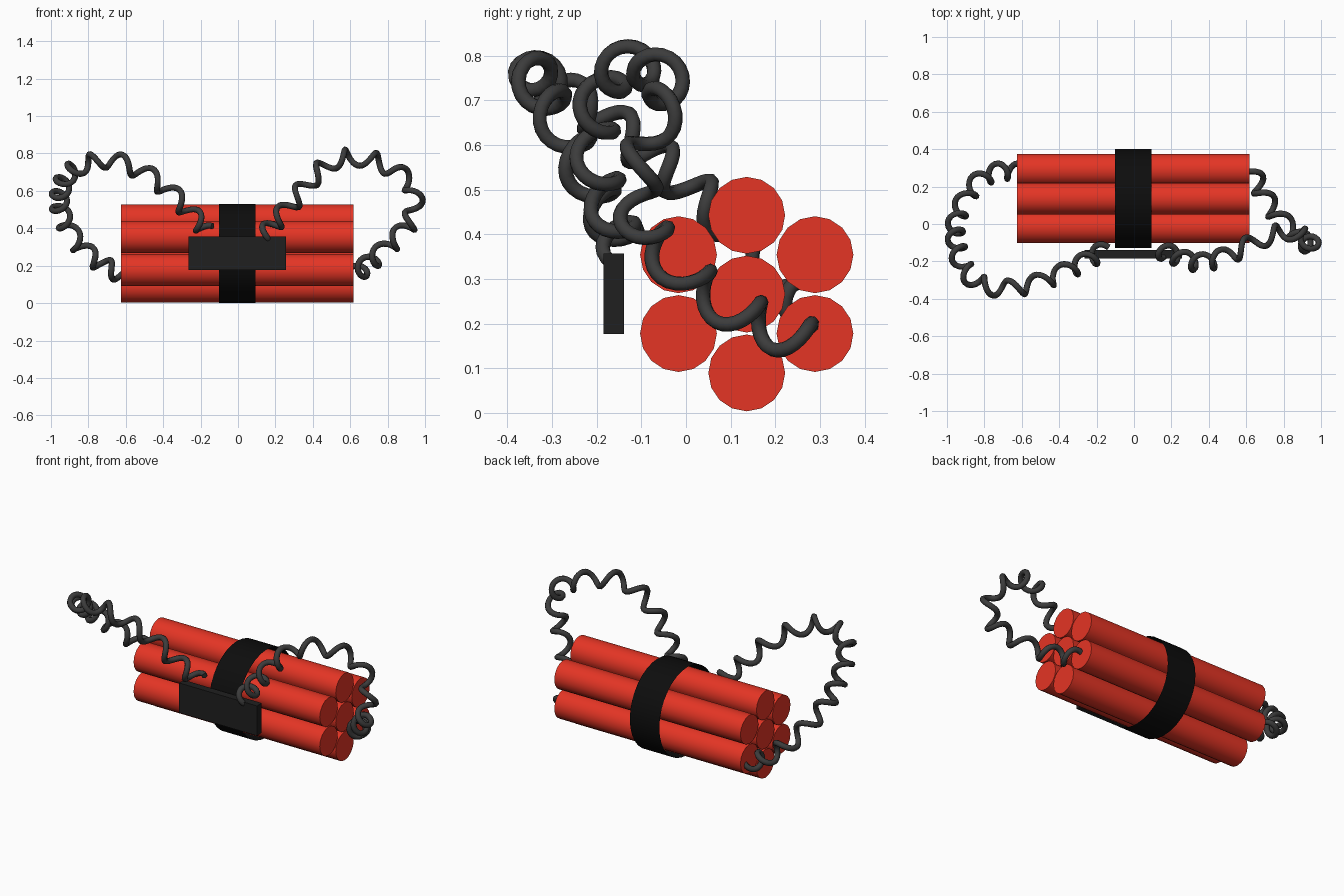
import bpy, math
from mathutils import Vector, Quaternion

if "Cube" in bpy.data.objects:
    bpy.data.objects.remove(bpy.data.objects["Cube"])


def material(name, rgb):
    m = bpy.data.materials.new(name)
    m.diffuse_color = (*rgb, 1)
    m.use_nodes = True
    m.node_tree.nodes["Principled BSDF"].inputs["Base Color"].default_value = m.diffuse_color
    return m


RED = material("red_paper", (0.78, 0.035, 0.018))
BLACK = material("black_tape", (0.004, 0.004, 0.004))
DARK = material("dark_plastic", (0.014, 0.014, 0.014))
WIRE = material("wire_rubber", (0.045, 0.045, 0.045))
CX, CY, CZ = -0.004, 0.136, 0.266


def tube(name, y, z, radius, length, sides, fill, mat):
    bpy.ops.mesh.primitive_cylinder_add(vertices=sides, radius=radius, depth=length,
                                        end_fill_type=fill, location=(CX, y, z),
                                        rotation=(0, math.pi / 2, 0))
    o = bpy.context.object
    o.name = name
    o.data.materials.append(mat)
    bpy.ops.object.shade_smooth_by_angle(angle=math.radians(40))


# seven sticks: one in the middle, six around it
tube("stick_centre", CY, CZ, 0.086, 1.244, 16, 'NGON', RED)
for i in range(6):
    a = math.radians(90 + 60 * i)
    tube(f"stick_{i + 1}", CY + 0.1765 * math.cos(a), CZ + 0.1765 * math.sin(a),
         0.086, 1.244, 16, 'NGON', RED)

# open band of tape around the bundle
tube("tape_band", CY, CZ, 0.265, 0.197, 32, 'NOTHING', BLACK)

# flat box on the front
bpy.ops.mesh.primitive_cube_add(size=1, location=(CX, -0.162, 0.267))
box = bpy.context.object
box.name = "front_box"
box.scale = (0.52, 0.046, 0.18)
box.data.materials.append(DARK)


def spline(points, per=40):
    """Catmull-Rom through the points, as a dense polyline."""
    p = [Vector(q) for q in points]
    p = [2 * p[0] - p[1]] + p + [2 * p[-1] - p[-2]]
    out = []
    for a, b, c, d in zip(p, p[1:], p[2:], p[3:]):
        for k in range(per):
            t = k / per
            out.append(0.5 * (2 * b + (c - a) * t + (2 * a - 5 * b + 4 * c - d) * t * t
                              + (3 * b - a - 3 * c + d) * t ** 3))
    return out + [p[-2]]


def coiled_wire(name, points, turns, phase, hand, radius=0.043):
    path = spline(points)
    # carry a frame along the path and wind the coil around it
    tan = (path[1] - path[0]).normalized()
    side = tan.cross(Vector((0, 1, 0))).normalized()
    coil = []
    last = len(path) - 1
    for i, p in enumerate(path):
        new = (path[min(i + 1, last)] - path[max(i - 1, 0)]).normalized()
        side = (tan.rotation_difference(new) @ side).normalized()
        tan = new
        ang = hand * (2 * math.pi * turns * i / last + phase)
        coil.append(p + radius * (Quaternion(tan, ang) @ side))
    cu = bpy.data.curves.new(name, 'CURVE')
    cu.dimensions = '3D'
    cu.bevel_depth = 0.0165
    cu.bevel_resolution = 2
    cu.use_fill_caps = True
    s = cu.splines.new('POLY')
    pts = coil[::2]
    s.points.add(len(pts) - 1)
    for sp, c in zip(s.points, pts):
        sp.co = (*c, 1)
    s.use_smooth = True
    cu.materials.append(WIRE)
    bpy.context.collection.objects.link(bpy.data.objects.new(name, cu))


# coiled wires from the box to the stick ends
coiled_wire("wire_right", [
    (0.14, -0.14, 0.36), (0.205, -0.165, 0.44), (0.3, -0.2, 0.55), (0.4, -0.2, 0.67),
    (0.52, -0.16, 0.765), (0.67, -0.085, 0.775), (0.82, -0.04, 0.72), (0.935, -0.085, 0.61),
    (0.93, -0.11, 0.46), (0.86, -0.05, 0.36), (0.755, 0.06, 0.26), (0.68, 0.18, 0.195),
    (0.625, 0.295, 0.15)], 12, math.pi + 0.4, -1)
coiled_wire("wire_left", [
    (-0.16, -0.14, 0.38), (-0.25, -0.195, 0.475), (-0.37, -0.255, 0.6), (-0.52, -0.315, 0.705),
    (-0.69, -0.345, 0.765), (-0.84, -0.31, 0.735), (-0.92, -0.21, 0.675), (-0.95, -0.1, 0.595),
    (-0.955, -0.01, 0.52), (-0.92, 0.1, 0.42), (-0.84, 0.22, 0.3), (-0.73, 0.28, 0.21),
    (-0.62, 0.28, 0.15)], 13, math.pi + 0.4, 1)
